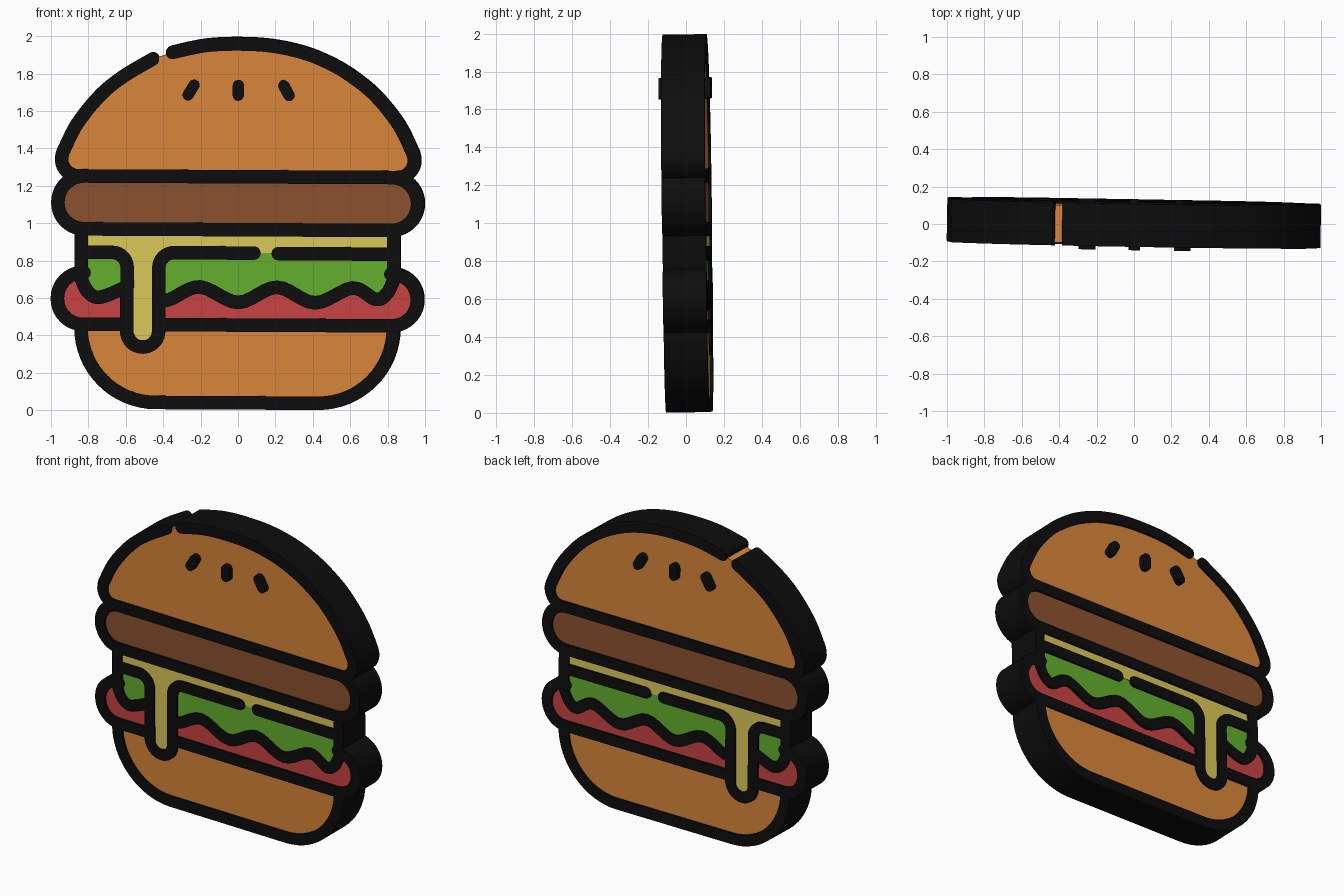
import bpy, bmesh, math
from mathutils import Vector as V

if "Cube" in bpy.data.objects:
    bpy.data.objects.remove(bpy.data.objects["Cube"])

STROKE = 0.036               # half width of the black line
LINE, FILL, CHEESE, SEED = 0.115, 0.100, 0.103, 0.136   # half depths


def material(name, r, g, b):
    m = bpy.data.materials.new(name)
    m.diffuse_color = (r, g, b, 1)
    m.use_nodes = True
    m.node_tree.nodes["Principled BSDF"].inputs["Base Color"].default_value = m.diffuse_color
    return m


BLACK = material("black", 0.004, 0.004, 0.004)
BREAD = material("bread", 0.70, 0.24, 0.042)
MEAT = material("meat", 0.266, 0.084, 0.028)
YELLOW = material("yellow", 0.716, 0.578, 0.098)
GREEN = material("green", 0.127, 0.429, 0.027)
RED = material("red", 0.584, 0.056, 0.056)


def mirror(pts):
    return [(-p[0], *p[1:]) for p in pts]


def fillet(pts, n=10):
    """Polyline in x, z; points with a third value get a corner of that radius."""
    out = []
    for i, p in enumerate(pts):
        c = V(p[:2])
        if len(p) == 2:
            out.append(c)
            continue
        a = (V(pts[i - 1][:2]) - c).normalized()
        b = (V(pts[i + 1][:2]) - c).normalized()
        h = a.angle(b) / 2
        o = c + (a + b).normalized() * p[2] / math.sin(h)
        t = p[2] / math.tan(h)
        v0, v1 = c + a * t - o, c + b * t - o
        s = math.atan2(v0.y, v0.x)
        d = math.remainder(math.atan2(v1.y, v1.x) - s, math.tau)
        out += [o + p[2] * V((math.cos(s + d * k / n), math.sin(s + d * k / n)))
                for k in range(n + 1)]
    return out


def spline(pts, n=6):
    """Smooth curve through the points."""
    q = [V(p) for p in (pts[0], *pts, pts[-1])]
    out = []
    for a, b, c, d in zip(q, q[1:], q[2:], q[3:]):
        for k in range(n):
            t = k / n
            out.append(0.5 * (2 * b + (c - a) * t + (2 * a - 5 * b + 4 * c - d) * t * t
                              + (3 * b - a - 3 * c + d) * t ** 3))
    return out + [q[-1]]


def prism(name, outline, half, mat):
    """Extrude a flat outline symmetrically in y; the whole sign leans very slightly."""
    bm = bmesh.new()
    f = bm.faces.new([bm.verts.new((p[0], -half, p[1] - 1)) for p in outline])
    ext = bmesh.ops.extrude_face_region(bm, geom=[f], use_keep_orig=True)
    bmesh.ops.translate(bm, vec=(0, 2 * half, 0),
                        verts=[g for g in ext["geom"] if isinstance(g, bmesh.types.BMVert)])
    bmesh.ops.recalc_face_normals(bm, faces=bm.faces[:])
    me = bpy.data.meshes.new(name)
    bm.to_mesh(me)
    bm.free()
    me.materials.append(mat)
    ob = bpy.data.objects.new(name, me)
    ob.location = (0, 0.005, 1)
    ob.rotation_euler = (0.0125, 0.005, -0.0175)
    bpy.context.collection.objects.link(ob)


def stroke(name, pts, w=STROKE, half=LINE):
    """Round-ended black line along a path."""
    p = [V(pts[0])]
    for q in pts[1:]:
        if (V(q) - p[-1]).length > 1e-3:
            p.append(V(q))
    d = [(b - a).normalized() for a, b in zip(p, p[1:])]
    left, right = [], []
    for i, c in enumerate(p):
        a, b = d[max(i - 1, 0)], d[min(i, len(d) - 1)]
        t = (a + b).normalized()
        nrm = V((-t.y, t.x)) * w / max(t.dot(a), 0.5)
        left.append(c + nrm)
        right.append(c - nrm)

    def cap(c, t):
        n = V((-t.y, t.x))
        return [c + w * (n * math.cos(math.pi * k / 8) + t * math.sin(math.pi * k / 8))
                for k in range(1, 8)]
    prism(name, left + cap(p[-1], d[-1]) + right[::-1] + cap(p[0], -d[0]), half, BLACK)


# Top bun: domed, with a break in the line at upper left
side = [(0.5, 1.853), (0.62, 1.78), (0.74, 1.68), (0.86, 1.53), (0.935, 1.38)]
crown = [(-0.353, 1.913), (-0.18, 1.95), (0, 1.96), (0.18, 1.95), (0.353, 1.913)]
base = [(-0.935, 1.38), (-0.975, 1.25, 0.09), (0.975, 1.25, 0.09), (0.935, 1.38)]
top_bun = (spline([(-0.46, 1.876)] + mirror(side)[1:]) + fillet(base)
           + spline(crown + side)[::-1])
prism("top_bun", top_bun, FILL, BREAD)
stroke("top_bun_outline", top_bun)

# Sesame seeds, standing proud on both faces
for name, x0, x1 in (("left", -0.268, -0.237), ("middle", 0, 0), ("right", 0.272, 0.243)):
    stroke("seed_" + name, [(x0, 1.686), (x1, 1.738)], 0.03, SEED)

# Patty
patty = fillet([(-0.7, 1.25), (-0.962, 1.25, 0.14), (-0.962, 0.967, 0.14),
                (0.962, 0.967, 0.14), (0.962, 1.25, 0.14), (0.7, 1.25)])
prism("patty", patty, FILL, MEAT)
stroke("patty_outline", patty)

# Cheese slice with a drip, line broken right of the middle
drip = fillet([(-0.835, 0.842), (-0.59, 0.842, 0.08), (-0.59, 0.337, 0.084),
               (-0.42, 0.337, 0.084), (-0.42, 0.842, 0.08), (0.088, 0.842)])
prism("cheese", [(-0.835, 0.967)] + drip + [(0.835, 0.842), (0.835, 0.967)], CHEESE, YELLOW)
stroke("cheese_outline_left", drip)
stroke("cheese_outline_right", [(0.218, 0.84), (0.835, 0.84)])

# Lettuce: wavy lower edge, hidden behind the drip
wave_l = spline([(-0.835, 0.70), (-0.80, 0.632), (-0.735, 0.602), (-0.60, 0.655)])
wave_r = spline([(-0.41, 0.585), (-0.355, 0.595), (-0.2, 0.66), (0.005, 0.578), (0.21, 0.66),
                 (0.415, 0.578), (0.615, 0.658), (0.74, 0.598), (0.80, 0.63), (0.835, 0.70)])
wave = wave_l + wave_r
prism("lettuce", [(-0.835, 0.842)] + wave + [(0.835, 0.842)], FILL, GREEN)
stroke("lettuce_outline_left", [(-0.835, 0.95)] + wave_l)
stroke("lettuce_outline_right", wave_r + [(0.835, 0.95)])

# Tomato slice, bulging out at both ends
bulge = [(-0.962, 0.457, 0.135), (-0.962, 0.733, 0.135), (-0.82, 0.733)]
tom_l = fillet([(-0.60, 0.457)] + bulge)
tom_r = fillet([(-0.41, 0.457)] + mirror(bulge))
prism("tomato", tom_l[:-1] + wave + tom_r[:-1][::-1], FILL, RED)
stroke("tomato_outline_left", tom_l)
stroke("tomato_outline_right", tom_r)

# Bottom bun
bottom = fillet([(-0.835, 0.457), (-0.835, 0.041, 0.4), (0.835, 0.041, 0.4), (0.835, 0.457)], 16)
prism("bottom_bun", bottom, FILL, BREAD)
stroke("bottom_bun_outline", bottom)

# Smooth rims, crisp flat faces
bpy.ops.object.select_all(action='SELECT')
bpy.context.view_layer.objects.active = bpy.context.selected_objects[0]
bpy.ops.object.shade_smooth_by_angle(angle=math.radians(30))
